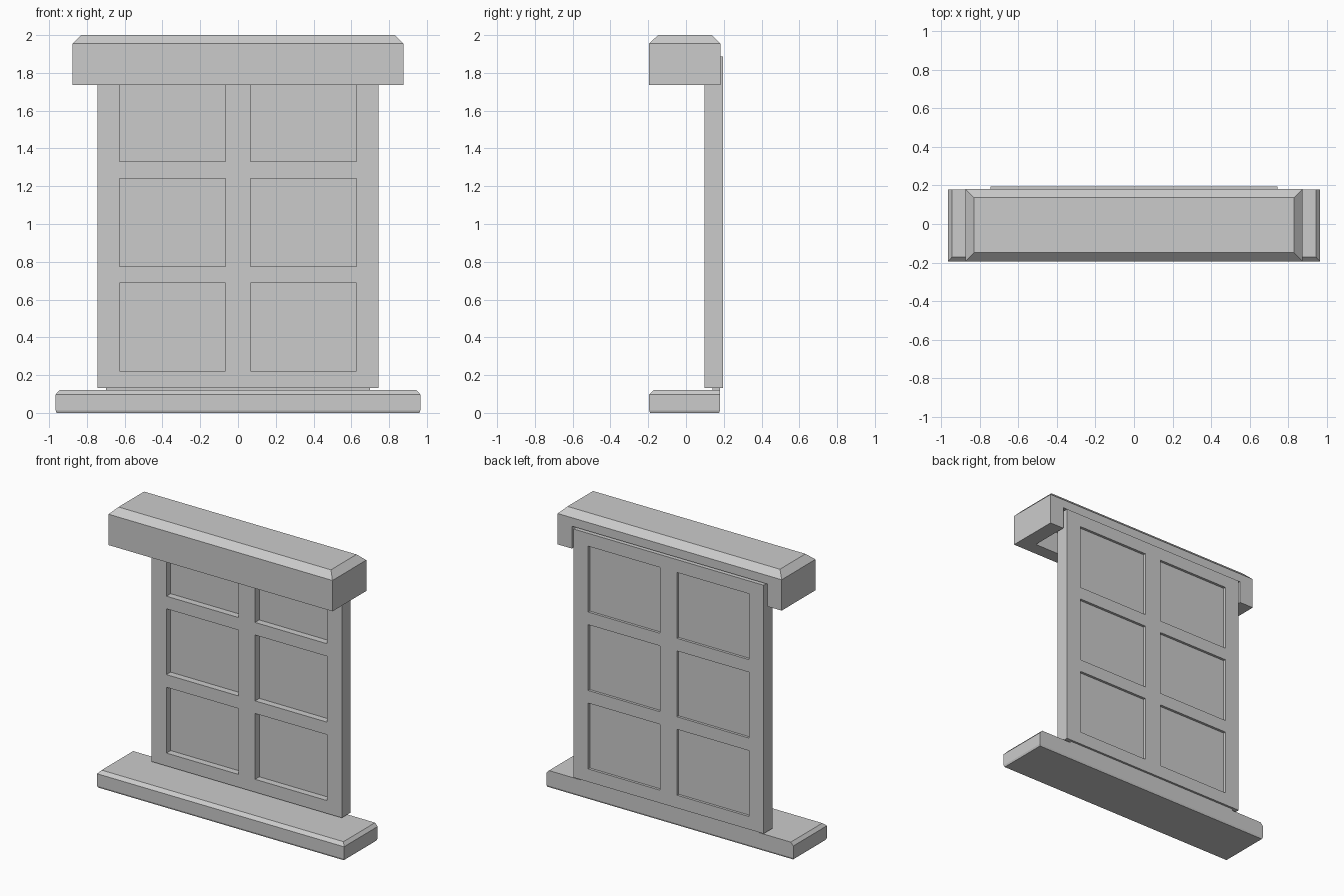
import bpy, bmesh

if "Cube" in bpy.data.objects:
    bpy.data.objects.remove(bpy.data.objects["Cube"])


def new_object(name, bm):
    bmesh.ops.recalc_face_normals(bm, faces=bm.faces[:])
    mesh = bpy.data.meshes.new(name)
    bm.to_mesh(mesh)
    bm.free()
    obj = bpy.data.objects.new(name, mesh)
    bpy.context.collection.objects.link(obj)
    return obj


def add_layers(bm, layers):
    """Stack rectangles (x0, x1, y0, y1, z) into one closed solid."""
    rings = [[bm.verts.new((x, y, z)) for x, y in ((x0, y0), (x1, y0), (x1, y1), (x0, y1))]
             for x0, x1, y0, y1, z in layers]
    for a, b in zip(rings, rings[1:]):
        for i in range(4):
            j = (i + 1) % 4
            bm.faces.new((a[i], a[j], b[j], b[i]))
    bm.faces.new(rings[0][::-1])
    bm.faces.new(rings[-1])


def solid(name, layers):
    bm = bmesh.new()
    add_layers(bm, layers)
    return new_object(name, bm)


def boxes(name, specs):
    bm = bmesh.new()
    for x0, x1, y0, y1, z0, z1 in specs:
        add_layers(bm, [(x0, x1, y0, y1, z0), (x0, x1, y0, y1, z1)])
    return new_object(name, bm)


def cut(obj, cutter):
    mod = obj.modifiers.new("cut", 'BOOLEAN')
    mod.operation = 'DIFFERENCE'
    mod.solver = 'EXACT'
    mod.object = cutter
    bpy.context.view_layer.objects.active = obj
    bpy.ops.object.modifier_apply(modifier=mod.name)
    bpy.data.objects.remove(cutter)


# Sill: bevelled on the front and both ends, small undercut at the base
solid("sill", [
    (-0.96, 0.96, -0.19, 0.175, 0.0),
    (-0.965, 0.965, -0.195, 0.18, 0.013),
    (-0.965, 0.965, -0.195, 0.18, 0.098),
    (-0.945, 0.945, -0.172, 0.18, 0.12),
])

# Seat strip between sill and window frame
boxes("seat_strip", [(-0.70, 0.70, 0.14, 0.18, 0.12, 0.131)])

# Header: bevelled cap, hollowed from below and notched at the back
header = solid("header", [
    (-0.875, 0.875, -0.195, 0.182, 1.737),
    (-0.875, 0.875, -0.195, 0.182, 1.955),
    (-0.83, 0.83, -0.148, 0.137, 2.0),
])
cut(header, boxes("header_cutter", [(-0.765, 0.765, -0.10, 0.40, 1.5, 1.895)]))

# Window frame with six openings, and the panes that fill them
frame = boxes("window_frame", [(-0.743, 0.743, 0.098, 0.195, 0.131, 1.886)])
openings = [(x, x + 0.563, z, z + 0.465)
            for x in (-0.628, 0.065) for z in (0.222, 0.776, 1.33)]
cut(frame, boxes("opening_cutter", [(x0, x1, 0.0, 0.3, z0, z1) for x0, x1, z0, z1 in openings]))
boxes("window_panes", [(x0, x1, 0.145, 0.177, z0, z1) for x0, x1, z0, z1 in openings])
